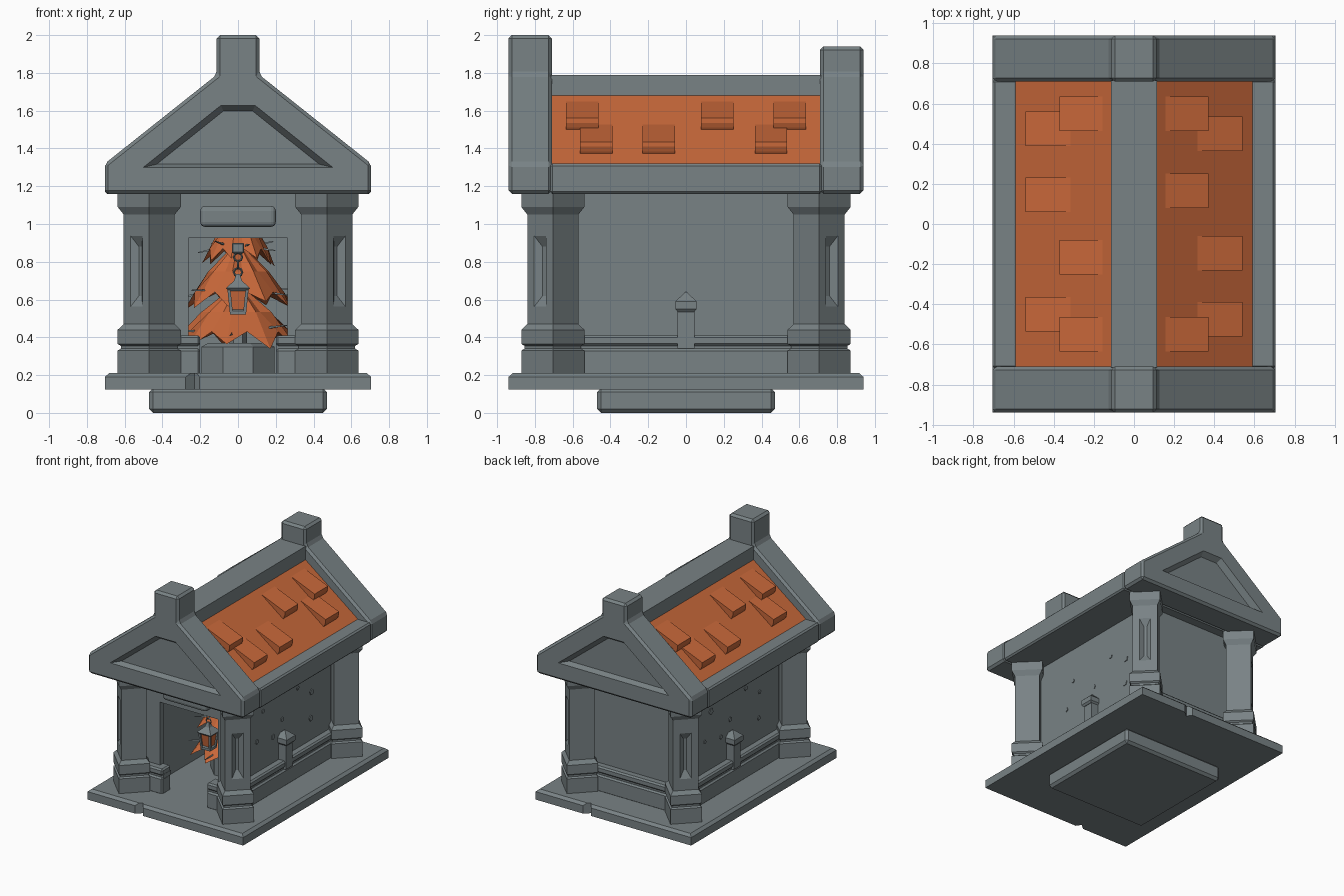
import bpy, bmesh, math, random
from mathutils import Vector

random.seed(4)
if "Cube" in bpy.data.objects:
    bpy.data.objects.remove(bpy.data.objects["Cube"], do_unlink=True)


def material(name, rgb):
    m = bpy.data.materials.new(name)
    m.use_nodes = True
    m.diffuse_color = (*rgb, 1)
    m.node_tree.nodes["Principled BSDF"].inputs["Base Color"].default_value = (*rgb, 1)
    return m


STONE = material("grey stone", (0.19, 0.225, 0.235))
ORANGE = material("burnt orange", (0.58, 0.138, 0.042))


def loft(name, rings, mat=STONE, bevel=0):
    """Skin a stack of matching rings and cap both ends."""
    bm = bmesh.new()
    vs = [[bm.verts.new(p) for p in r] for r in rings]
    n = len(vs[0])
    for a, b in zip(vs, vs[1:]):
        for i in range(n):
            j = (i + 1) % n
            bm.faces.new((a[i], a[j], b[j], b[i]))
    bm.faces.new(vs[0])
    bm.faces.new(vs[-1])
    bmesh.ops.recalc_face_normals(bm, faces=bm.faces)
    me = bpy.data.meshes.new(name)
    bm.to_mesh(me)
    bm.free()
    me.materials.append(mat)
    ob = bpy.data.objects.new(name, me)
    bpy.context.collection.objects.link(ob)
    if bevel:
        mod = ob.modifiers.new("bevel", "BEVEL")
        mod.width, mod.segments, mod.limit_method = bevel, 1, "ANGLE"
    return ob


def box(name, x, y, z, mat=STONE, bevel=0):
    rings = [[(x[0], y[0], h), (x[1], y[0], h), (x[1], y[1], h), (x[0], y[1], h)] for h in z]
    return loft(name, rings, mat, bevel)


def prism(name, profile, y0, y1, mat=STONE, bevel=0):
    return loft(name, [[(x, y, z) for x, z in profile] for y in (y0, y1)], mat, bevel)


def turned(name, c, steps, sides, mat=STONE, turn=0):
    """Stack of regular polygons given as (height, radius)."""
    rings = [[(c[0] + r * math.cos(turn + math.tau * i / sides),
               c[1] + r * math.sin(turn + math.tau * i / sides), z)
              for i in range(sides)] for z, r in steps]
    return loft(name, rings, mat)


def cut(ob, cutter):
    cutter.hide_render = True
    cutter.hide_viewport = True
    mod = ob.modifiers.new("cut", "BOOLEAN")
    mod.object, mod.operation, mod.solver = cutter, "DIFFERENCE", "EXACT"


# Footing and cracked floor slab
box("footing", (-.47, .47), (-.47, .47), (0, .13), bevel=.02)
loft("floor_slab", [[(sx * (.705 - d), sy * (.94 - d), z) for sx, sy in
                     ((-1, -1), (1, -1), (1, 1), (-1, 1))]
                    for z, d in ((.125, 0), (.19, 0), (.21, .022))])
slab = bpy.data.objects["floor_slab"]
for s in (1, -1):
    notch = loft("slab_notch_cutter", [[(s * x, s * y, z) for x, y in
                 ((-.3, -.96), (-.19, -.96), (-.23, -.9))] for z in (.1, .3)])
    cut(slab, notch)

# Corner columns, set diagonally, each with a hipped recess on the outer face
COLUMN = [(.2, .167), (.33, .167), (.34, .15), (.355, .15), (.365, .167),
          (.44, .167), (.47, .135), (1.05, .135), (1.09, .167), (1.17, .167)]
for sx in (-1, 1):
    for sy in (-1, 1):
        c = Vector((sx * .47, sy * .705, 0))
        col = turned("corner_column", c, COLUMN, 4)
        out = Vector((sx, sy, 0)).normalized()
        side = Vector((-out.y, out.x, 0))
        rings = []
        for depth, w, z0, z1 in ((.105, .054, .545, .955), (.065, .012, .62, .88)):
            rings.append([c + out * depth + side * a * w + Vector((0, 0, z))
                          for a, z in ((-1, z0), (1, z0), (1, z1), (-1, z1))])
        cut(col, loft("column_recess_cutter", rings))

# Walls around a doorway
WX, WY, T = .40, .635, .05
for s in (-1, 1):
    box("side_wall", sorted((s * WX, s * (WX - T))), (-WY, WY), (.2, 1.2))
    box("door_wall", sorted((s * WX, s * .262)), (-WY, -WY + T), (.2, 1.2))
box("back_wall", (-WX, WX), (WY - T, WY), (.2, 1.2))
box("door_lintel", (-.27, .27), (-WY, -WY + T), (.925, 1.2))
plaque = box("door_plaque", (-.2, .2), (-.7, -.62), (.985, 1.095))
mod = plaque.modifiers.new("round", "BEVEL")
mod.width, mod.segments = .025, 3

# Two-course baseboards with a groove between them
for z0, z1, d in ((.2, .34, .06), (.33, .365, .045), (.355, .41, .06)):
    b = .012 if d > .05 else 0
    box("back_baseboard", (-WX, WX), (WY - .01, WY + d), (z0, z1), bevel=b)
    for s in (-1, 1):
        box("side_baseboard", sorted((s * (WX - .01), s * (WX + d))), (-WY, WY), (z0, z1), bevel=b)
        box("door_baseboard", sorted((s * .2, s * WX)), (-WY - d, -WY + T), (z0, z1), bevel=b)

# Small side lamps and chipped stones on the side walls
CHIPS = [(.37, .59), (.38, .8), (0, .72), (-.12, .62), (-.33, .66), (.2, .9), (-.25, .88)]
for s in (-1, 1):
    lx = s * .425
    box("side_lamp_post", (lx - .04, lx + .04), (-.045, .045), (.34, .545))
    turned("side_lamp_hood", (lx, 0), [(.535, .062), (.55, .08), (.59, .08), (.64, .005)],
           4, turn=math.pi / 4)
    for y, z in CHIPS:
        r = random.uniform(.016, .028)
        ring = [(s * y + r * math.cos(k * 1.257 + y), z + r * math.sin(k * 1.257 + y)) for k in range(5)]
        loft("wall_chip", [[(s * x, a, b) for a, b in ring] for x in (WX - .005, WX + .006)])

# Gables with a square finial and a sunken trapezoid
for s, top in ((-1, 2.0), (1, 1.94)):
    half = [(.705, 1.16), (.705, 1.32), (.113, 1.79), (.113, top)]
    profile = half + [(-x, z) for x, z in reversed(half)]
    gable = prism("gable", profile, s * .94, s * .71, bevel=.018)
    rings = []
    for y, k in ((.945, 1.02), (.895, .86)):
        rings.append([(x * k, s * y, 1.42 + (z - 1.42) * k) for x, z in
                      ((-.5, 1.3), (.5, 1.3), (.09, 1.627), (-.09, 1.627))])
    cut(gable, loft("gable_recess_cutter", rings))

# Eaves, tiled slopes and ridge
box("eave_slab", (-.705, .705), (-.72, .72), (1.16, 1.32), bevel=.012)
prism("tiled_roof", [(-.59, 1.31), (-.59, 1.32), (-.115, 1.68), (.115, 1.68), (.59, 1.32), (.59, 1.31)],
      -.715, .715, ORANGE)
box("ridge_beam", (-.115, .115), (-.715, .715), (1.6, 1.79))

# Raised roof tiles; the far slope is the near one turned half round
TILE = [(.14, 1.655), (.37, 1.56), (.37, 1.535), (.36, 1.51), (.34, 1.48), (.14, 1.62)]
for s in (-1, 1):
    for dx, dz, rows in ((0, 0, (-.55, .165, .55)), (.17, -.125, (-.475, -.145, .45))):
        for y in rows:
            prism("roof_tile", [(s * (x + dx), z + dz) for x, z in TILE],
                  s * (y - .086), s * (y + .086), ORANGE)

# Layered leafy tree on a faceted planter
turned("planter", (0, 0), [(.2, .21), (.35, .21), (.37, .17)], 8, turn=math.pi / 8)
turned("tree_trunk", (0, 0), [(.3, .05), (1.0, .03)], 6)
for z, r, top in ((.38, .33, .66), (.59, .29, .88), (.82, .19, 1.08)):
    outer, under = [], []
    for i in range(18):
        a = math.tau * i / 18
        tip = i % 2
        rr = r * (random.uniform(.98, 1.1) if tip else .84)
        zz = z + (random.uniform(-.05, 0) if tip else .05)
        outer.append((rr * math.cos(a), rr * math.sin(a), zz))
        under.append((rr * .45 * math.cos(a), rr * .45 * math.sin(a), z + .07))
    shoulder = [(x * .55, y * .55, z + (top - z) * .55) for x, y, _ in outer]
    tip = [(x * .1, y * .1, top) for x, y, _ in outer]
    loft("leaf_tier", [under, outer, shoulder, tip], ORANGE)
    # Bare twigs poking out beneath the leaves
    for i in range(7):
        a = math.tau * i / 7 + z * 5
        d = Vector((math.cos(a), math.sin(a), 0))
        e = Vector((-d.y, d.x, 0))
        rings = []
        for k, w, h in ((.3, .012, .05), (1.12, .003, random.uniform(0, .09))):
            mid = d * r * k + Vector((0, 0, z + h))
            rings.append([mid + e * w, mid - e * w, mid + Vector((0, 0, 1.6 * w))])
        loft("twig", rings)

# Lantern hanging in front of the tree
LY = -.38
box("lantern_bracket", (-.032, .032), (LY - .03, LY + .25), (.845, .9), bevel=.006)
for i, z in enumerate((.825, .785, .745)):
    bpy.ops.mesh.primitive_torus_add(major_segments=8, minor_segments=4, major_radius=.022,
                                     minor_radius=.006, location=(0, LY, z),
                                     rotation=(math.pi / 2, 0, math.pi / 2 * (i % 2)))
    bpy.context.object.name = "chain_link"
    bpy.context.object.data.materials.append(STONE)
Q = math.pi / 4
turned("lantern_roof", (0, LY), [(.645, .07), (.66, .09), (.7, .03), (.735, .012)], 4, turn=Q)
turned("lantern_glow", (0, LY), [(.54, .045), (.65, .062)], 4, ORANGE, Q)
turned("lantern_foot", (0, LY), [(.52, .06), (.54, .06), (.548, .045)], 4, turn=Q)
for i in range(4):
    a = Q + i * math.pi / 2
    ends = [(r * math.cos(a), LY + r * math.sin(a), z) for r, z in ((.05, .53), (.068, .655))]
    loft("lantern_bar", [[(x - .008, y - .008, z), (x + .008, y - .008, z),
                          (x + .008, y + .008, z), (x - .008, y + .008, z)] for x, y, z in ends])
